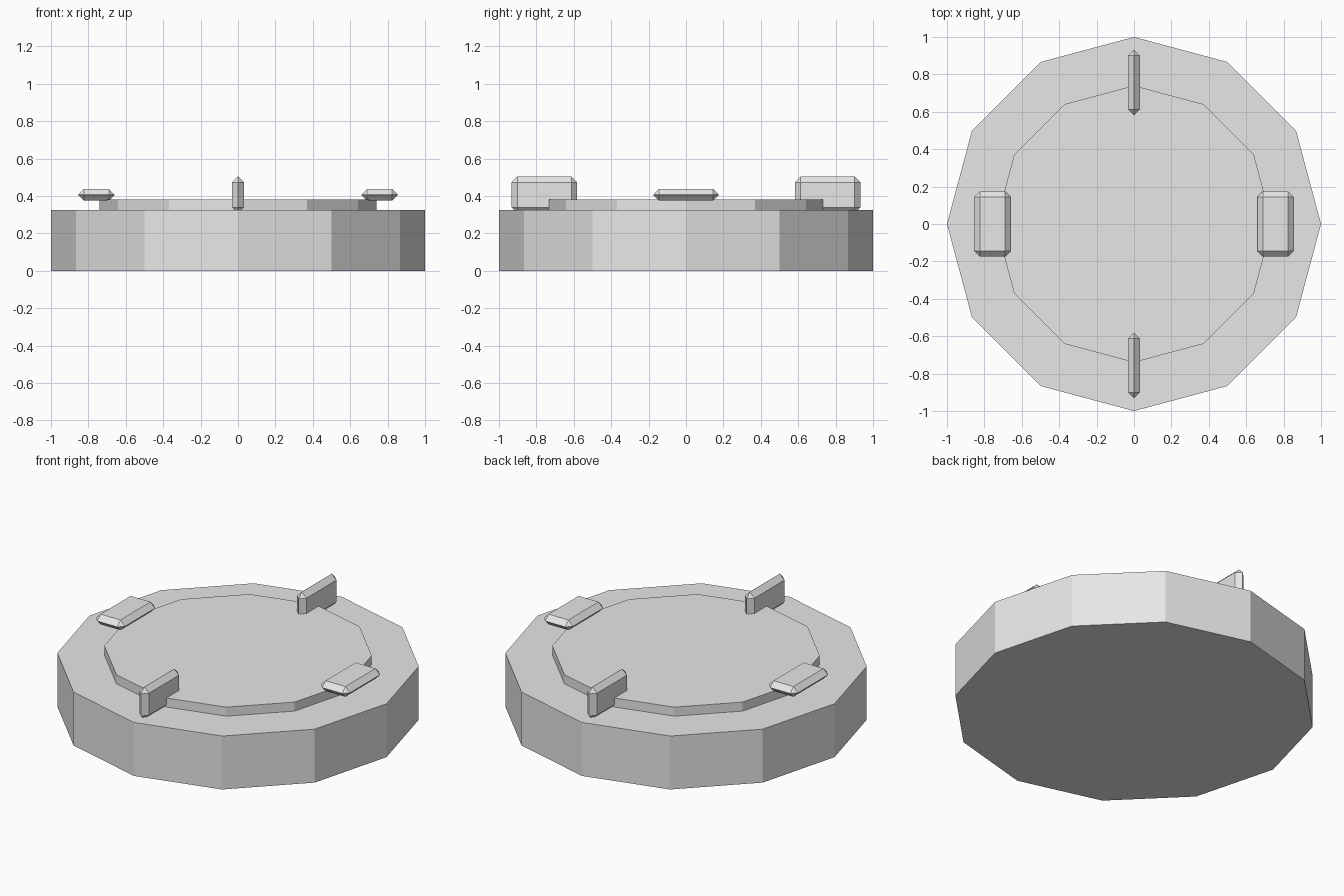
import bpy
import math

old = bpy.data.objects.get("Cube")
if old:
    bpy.data.objects.remove(old, do_unlink=True)

# Single light grey finish
grey = bpy.data.materials.new("light_grey")
grey.use_nodes = True
colour = (0.8, 0.8, 0.8, 1)
grey.diffuse_color = colour
grey.node_tree.nodes["Principled BSDF"].inputs["Base Color"].default_value = colour


def finish(name):
    obj = bpy.context.object
    obj.name = name
    obj.data.materials.append(grey)
    return obj


def disc(name, radius, bottom, top):
    """Flat-sided disc with twelve sides and a corner on each axis."""
    bpy.ops.mesh.primitive_cylinder_add(
        vertices=12, radius=radius, depth=top - bottom,
        location=(0, 0, (bottom + top) / 2))
    return finish(name)


def clip(name, x, y, upright):
    """Thin bar with chamfered edges, lying flat or standing on its side."""
    bpy.ops.mesh.primitive_cube_add(size=1, location=(x, y, 0.406))
    obj = finish(name)
    obj.scale = (0.195, 0.35, 0.062)
    bpy.ops.object.transform_apply(location=False, rotation=False, scale=True)
    if upright:
        obj.rotation_euler.y = math.pi / 2
    bevel = obj.modifiers.new("chamfer", 'BEVEL')
    bevel.width = 0.0305
    bevel.segments = 1
    return obj


# Base and raised centre
disc("base", 1.0, 0, 0.325)
disc("raised_centre", 0.74, 0.3, 0.38)

# Four bars around the rim
clip("left_bar", 0.757, 0, False)
clip("right_bar", -0.757, 0, False)
clip("front_bar", 0, -0.757, True)
clip("back_bar", 0, 0.757, True)
